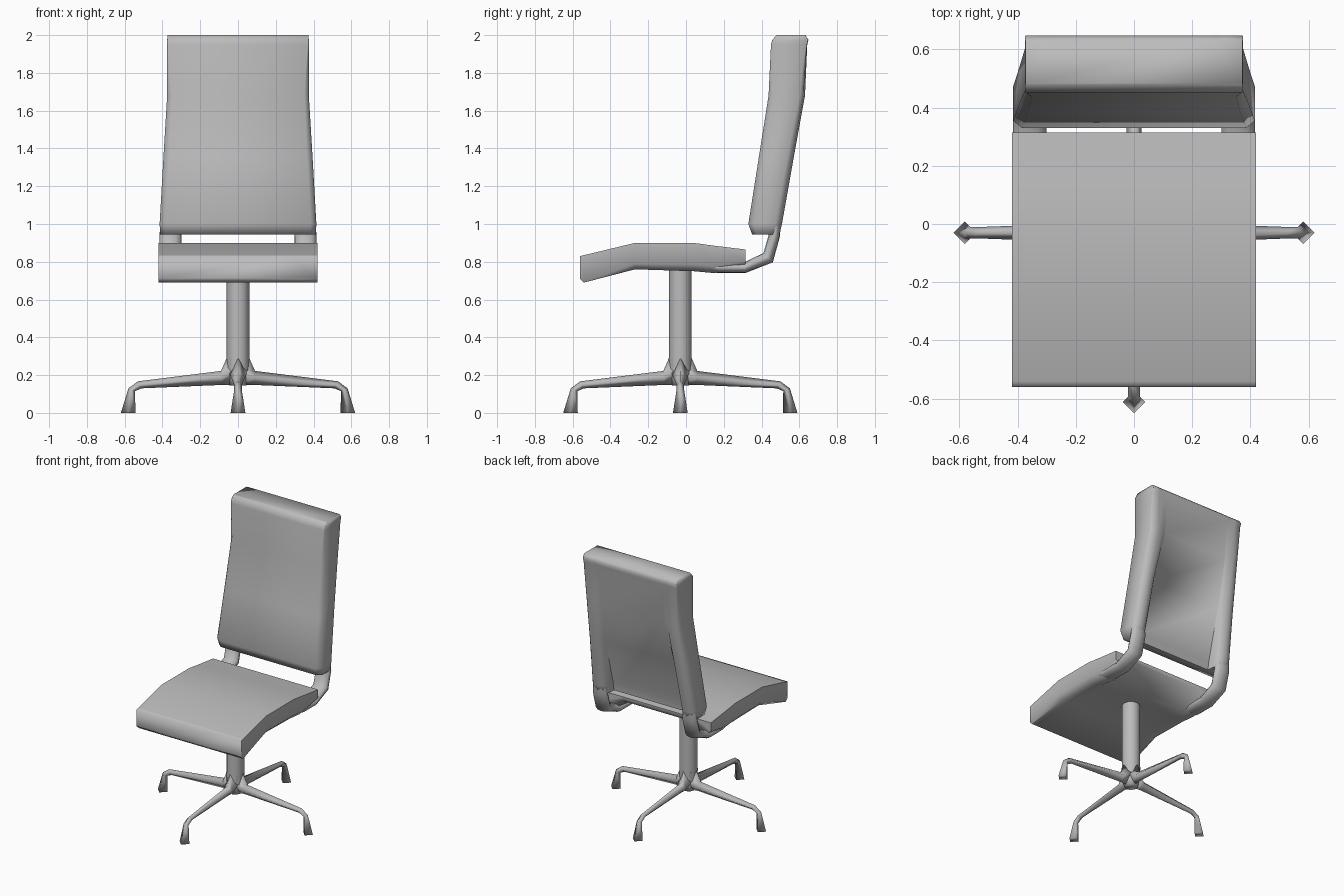
import bpy, bmesh, math
from mathutils import Vector, Matrix

default = bpy.data.objects.get("Cube")
if default:
    bpy.data.objects.remove(default, do_unlink=True)

GREY = (0.5, 0.5, 0.5, 1)
grey = bpy.data.materials.new("plain_grey")
grey.use_nodes = True
grey.diffuse_color = GREY
grey.node_tree.nodes["Principled BSDF"].inputs["Base Color"].default_value = GREY
BASE = Vector((0, -0.03, 0))


def loft(name, rings, angle=80, matrix=None):
    """Skin a list of equal-length point rings and cap both ends."""
    bm = bmesh.new()
    loops = [[bm.verts.new(p) for p in ring] for ring in rings]
    n = len(loops[0])
    for a, b in zip(loops, loops[1:]):
        for i in range(n):
            bm.faces.new((a[i], a[(i + 1) % n], b[(i + 1) % n], b[i]))
    bm.faces.new(loops[0])
    bm.faces.new(loops[-1])
    if matrix:
        bm.transform(matrix)
    bmesh.ops.recalc_face_normals(bm, faces=bm.faces)
    mesh = bpy.data.meshes.new(name)
    bm.to_mesh(mesh)
    bm.free()
    obj = bpy.data.objects.new(name, mesh)
    bpy.context.collection.objects.link(obj)
    mesh.materials.append(grey)
    bpy.ops.object.select_all(action="DESELECT")
    obj.select_set(True)
    bpy.context.view_layer.objects.active = obj
    bpy.ops.object.shade_smooth_by_angle(angle=math.radians(angle))
    return obj


def mirrored(half):
    """Complete a half outline, given from +x, across the centre plane."""
    return half + [(-x, y, z) for x, y, z in reversed(half)]


# Seat cushion: y, top z, rim bottom z, centre bottom z, rim rounding
seat_rows = [(-0.56, 0.83, 0.71, 0.71, 0.001), (-0.54, 0.835, 0.69, 0.69, 0.002),
             (-0.27, 0.90, 0.76, 0.76, 0.03), (0.04, 0.90, 0.75, 0.755, 0.035),
             (0.15, 0.885, 0.74, 0.77, 0.035), (0.315, 0.865, 0.775, 0.835, 0.03)]
W = 0.42
loft("seat", [mirrored([(W - 0.14, y, top), (W, y, top), (W, y, low + c),
                        (W - c, y, low), (W - 0.09, y, low), (W - 0.14, y, mid)])
              for y, top, low, mid, c in seat_rows])

# Backrest with rounded side rails: z, half width, front y, back y, middle y, rounding
back_rows = [(0.945, 0.412, 0.35, 0.495, 0.405, 1), (1.0, 0.415, 0.33, 0.508, 0.41, 1),
             (1.35, 0.395, 0.385, 0.57, 0.525, 1), (1.68, 0.375, 0.437, 0.63, 0.62, 0.8),
             (1.95, 0.375, 0.45, 0.642, 0.642, 0.2), (1.975, 0.375, 0.457, 0.648, 0.648, 0.1),
             (2.0, 0.373, 0.48, 0.632, 0.632, 0.1)]
loft("backrest", [mirrored([(w - 0.03 * k, f, z), (w, f + 0.025 * k, z),
                            (w, b - 0.035 * k, z), (w - 0.02 * k, b - 0.01 * k, z),
                            (w - 0.055, b, z), (w - 0.095, b - 0.01 * k, z),
                            (w - 0.115, max(b - 0.035 * k, r), z), (w - 0.12, r, z)])
                  for z, w, f, b, r, k in back_rows])

# Tubes bending up from under the seat: y, z, tilt in degrees, half thickness, half width
path = [(0.02, 0.80, 0, 0.03, 0.05), (0.17, 0.77, 0, 0.03, 0.058),
        (0.31, 0.768, 8, 0.028, 0.058), (0.435, 0.822, 45, 0.035, 0.058),
        (0.468, 0.94, 78, 0.03, 0.058), (0.472, 1.0, 80, 0.03, 0.052)]
for side, label in ((1, "left"), (-1, "right")):
    rings = []
    for y, z, tilt, thick, wide in path:
        t = math.radians(tilt)
        rings.append([(side * 0.358 + wide * math.cos(a),
                       y - thick * math.sin(a) * math.sin(t),
                       z + thick * math.sin(a) * math.cos(t))
                      for a in (math.tau * i / 12 for i in range(12))])
    loft(label + "_support", rings)


def circle(radius, z, sides=12):
    return [(radius * math.cos(math.tau * i / sides),
             radius * math.sin(math.tau * i / sides), z) for i in range(sides)]


# Pedestal column and hub
to_base = Matrix.Translation(BASE)
loft("column", [circle(0.06, 0.2), circle(0.06, 0.78)], matrix=to_base)
loft("hub", [circle(0.045, 0.145, 8), circle(0.055, 0.19, 8), circle(0.062, 0.29, 8)],
     matrix=to_base)

# Four diamond-section arms: top r, top z, bottom r, bottom z, half width
arm = [(0.058, 0.295, 0.0, 0.145, 0.05), (0.09, 0.222, 0.085, 0.148, 0.036),
       (0.53, 0.167, 0.51, 0.13, 0.02), (0.58, 0.13, 0.545, 0.115, 0.02),
       (0.62, 0, 0.543, 0, 0.039)]
for i, label in enumerate(("left", "back", "right", "front")):
    rings = [[(tr, 0, tz), ((tr + br) / 2, w, (tz + bz) / 2), (br, 0, bz),
              ((tr + br) / 2, -w, (tz + bz) / 2)] for tr, tz, br, bz, w in arm]
    loft(label + "_leg", rings, angle=120,
         matrix=to_base @ Matrix.Rotation(i * math.pi / 2, 4, "Z"))
